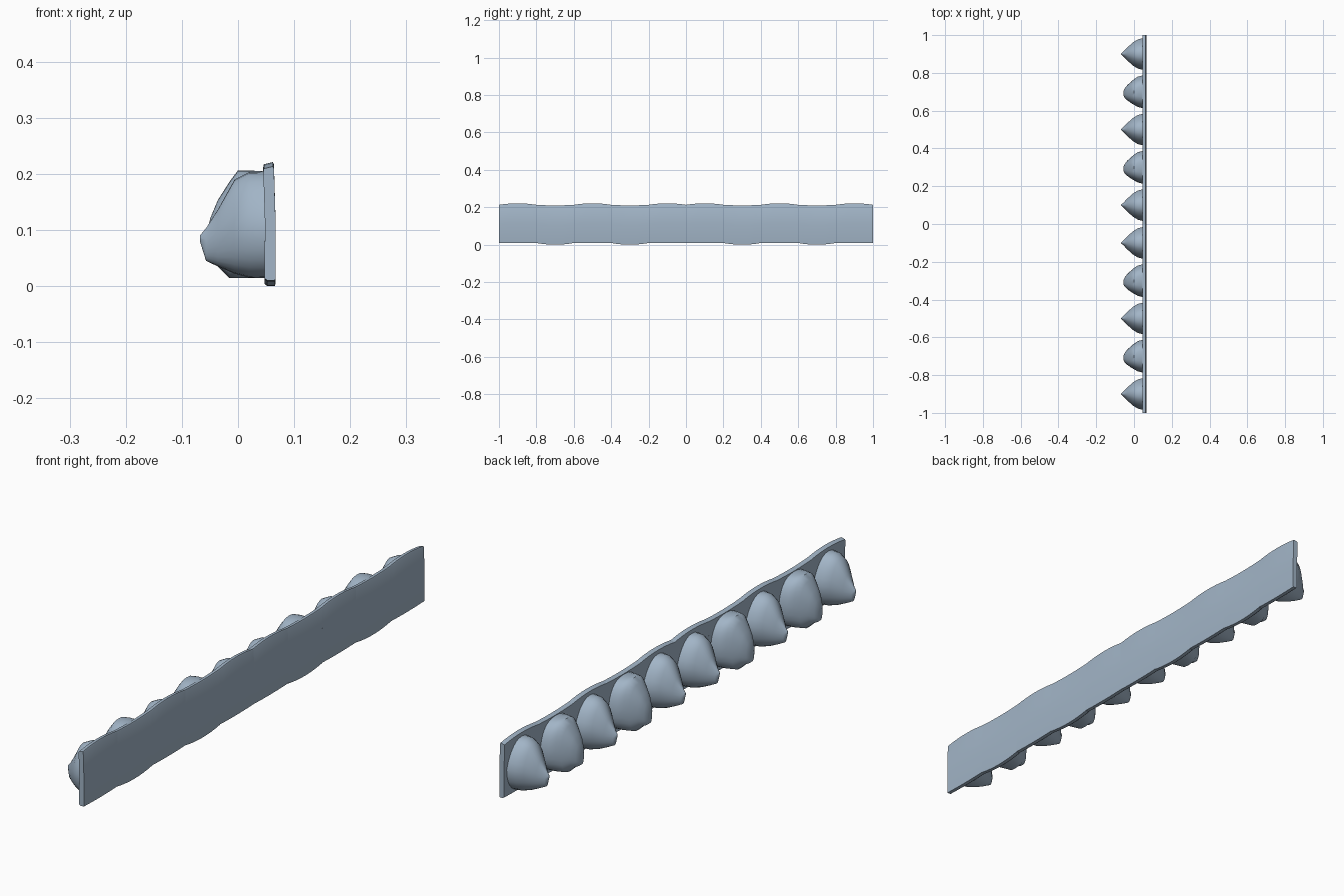
import bpy, bmesh, math

cube = bpy.data.objects.get("Cube")
if cube:
    bpy.data.objects.remove(cube)

stone = bpy.data.materials.new("blue_grey_stone")
stone.use_nodes = True
colour = (0.36, 0.46, 0.57, 1)
stone.diffuse_color = colour
stone.node_tree.nodes["Principled BSDF"].inputs["Base Color"].default_value = colour


def loft(name, rings, angle):
    """Skin a list of equal-length point rings and cap both ends."""
    bm = bmesh.new()
    rows = [[bm.verts.new(p) for p in ring] for ring in rings]
    for a, b in zip(rows, rows[1:]):
        for i in range(len(a)):
            j = (i + 1) % len(a)
            bm.faces.new((a[i], a[j], b[j], b[i]))
    bm.faces.new(rows[0])
    bm.faces.new(rows[-1])
    bmesh.ops.recalc_face_normals(bm, faces=bm.faces)
    mesh = bpy.data.meshes.new(name)
    bm.to_mesh(mesh)
    bm.free()
    mesh.materials.append(stone)
    obj = bpy.data.objects.new(name, mesh)
    bpy.context.collection.objects.link(obj)
    bpy.ops.object.select_all(action='DESELECT')
    obj.select_set(True)
    bpy.context.view_layer.objects.active = obj
    bpy.ops.object.shade_smooth_by_angle(angle=math.radians(angle))


def knob_ring(y, x, shift, half, low, high, power, taper):
    """Rounded-box cross-section, narrower toward the top."""
    ring = []
    for i in range(28):
        a = math.tau * i / 28
        c, s = math.cos(a), math.sin(a)
        u = math.copysign(abs(c) ** (2 / power), c)
        v = math.copysign(abs(s) ** (2 / power), s)
        width = half * (1 - taper * max(v, 0))
        ring.append((x, y + shift + u * width,
                     (low + high) / 2 + v * (high - low) / 2))
    return ring


def tile_ring(y, low, high):
    """Thin upright plate section with softened edges."""
    mid = (low + high) / 2
    return [(x, y, z) for x, z in (
        (0.047, low + 0.004), (0.052, low), (0.066, low), (0.067, low + 0.006),
        (0.067, mid), (0.064, high - 0.004), (0.062, high),
        (0.046, high - 0.004), (0.045, high - 0.009), (0.048, mid))]


# Knob sections: x, sideways shift, half width, bottom, top
pointed = [(0.052, 0, 0.085, 0.014, 0.204), (0.02, 0, 0.077, 0.015, 0.203),
           (-0.006, 0, 0.061, 0.022, 0.190), (-0.036, 0, 0.034, 0.035, 0.136),
           (-0.057, 0, 0.012, 0.045, 0.103), (-0.068, 0, 0.002, 0.080, 0.090)]
blunt = [(0.052, 0, 0.088, 0.015, 0.204), (0.02, 0, 0.080, 0.014, 0.206),
         (0.0, -0.001, 0.068, 0.014, 0.206), (-0.015, -0.003, 0.057, 0.014, 0.186),
         (-0.036, -0.005, 0.040, 0.035, 0.153), (-0.049, -0.007, 0.025, 0.041, 0.122),
         (-0.056, -0.008, 0.012, 0.047, 0.095)]

# Ten tiles in a row, mirrored in kind about the middle
for k in range(10):
    y = -0.9 + 0.2 * k
    is_pointed = min(k, 9 - k) % 2 == 0
    sections = pointed if is_pointed else blunt
    power, taper = (2.3, 0.25) if is_pointed else (2.7, 0.12)
    kind = "pointed" if is_pointed else "blunt"
    loft(f"{kind}_knob_{k + 1}",
         [knob_ring(y, *s, power, taper) for s in sections], 50)

    # Backing tile with gently bowed upper and lower edges
    columns = []
    for i in range(9):
        t = -1 + i / 4
        bow = 1 - t * t
        if is_pointed:
            low, high = 0.010 - 0.002 * bow, 0.213 + 0.008 * bow
        else:
            low, high = 0.009 - 0.009 * bow, 0.213 - 0.003 * bow
        columns.append(tile_ring(y + 0.1 * t, low, high))
    loft(f"backing_tile_{k + 1}", columns, 35)
